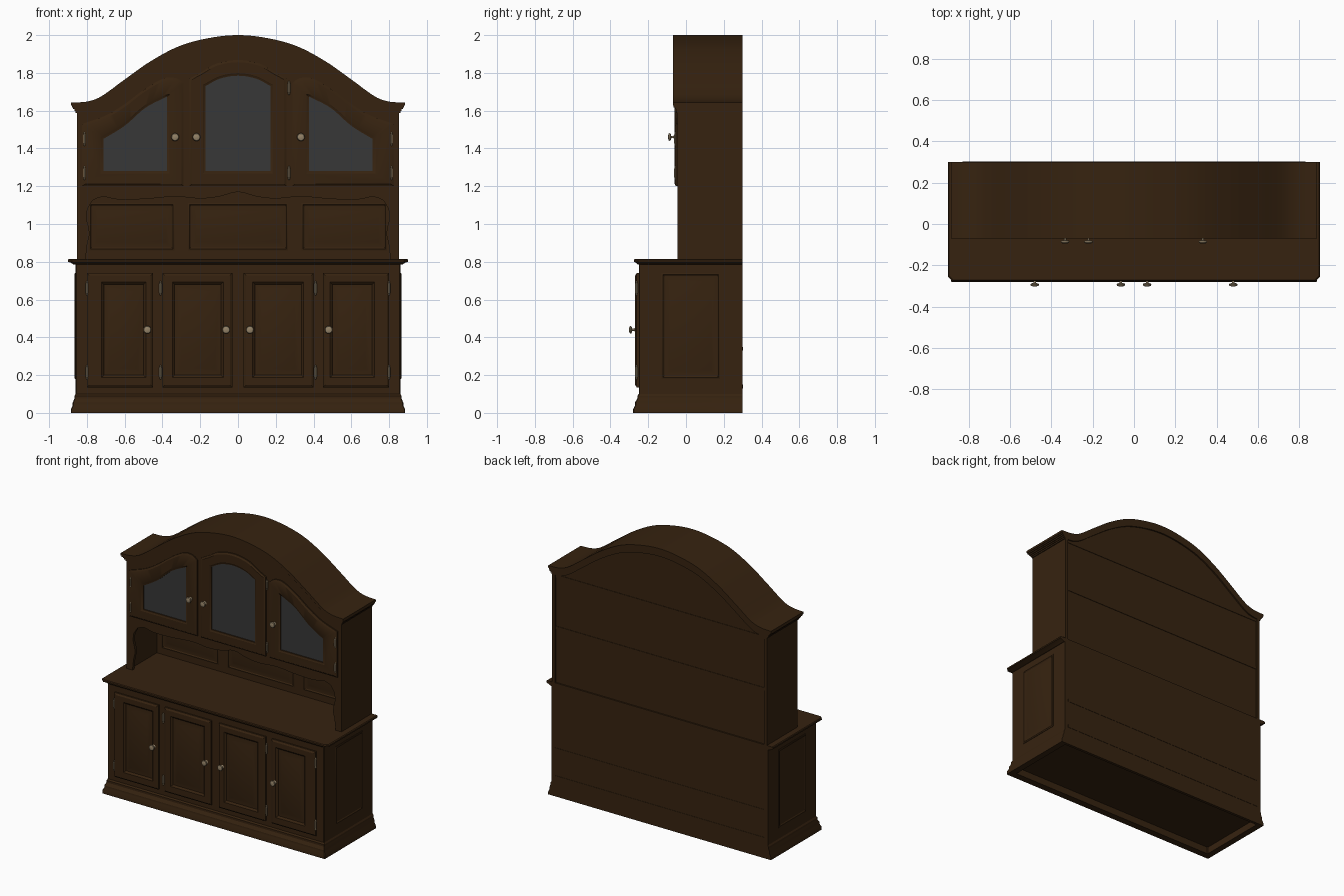
import bpy, bmesh, math

cube = bpy.data.objects.get("Cube")
if cube:
    bpy.data.objects.remove(cube)


def material(name, colour, rough):
    m = bpy.data.materials.new(name)
    m.use_nodes = True
    m.diffuse_color = (*colour, 1)
    node = m.node_tree.nodes["Principled BSDF"]
    node.inputs["Base Color"].default_value = (*colour, 1)
    node.inputs["Roughness"].default_value = rough
    return m


WOOD = material("dark walnut", (0.037, 0.0165, 0.005), 0.6)
GLASS = material("grey glass", (0.039, 0.039, 0.039), 0.5)
BRASS = material("aged brass", (0.30, 0.23, 0.14), 0.5)
made = []


def loft(name, loops, mat=WOOD, cap_mat=None):
    """Bridge closed loops of 3D points and cap both ends."""
    bm = bmesh.new()
    rows = [[bm.verts.new(p) for p in loop] for loop in loops]
    n = len(rows[0])
    for a, b in zip(rows, rows[1:]):
        for i in range(n):
            j = (i + 1) % n
            bm.faces.new((a[i], a[j], b[j], b[i]))
    bm.faces.new(rows[0][::-1])
    front = bm.faces.new(rows[-1])
    if cap_mat:
        front.material_index = 1
    bmesh.ops.recalc_face_normals(bm, faces=bm.faces[:])
    mesh = bpy.data.meshes.new(name)
    bm.to_mesh(mesh)
    bm.free()
    mesh.materials.append(mat)
    if cap_mat:
        mesh.materials.append(cap_mat)
    ob = bpy.data.objects.new(name, mesh)
    bpy.context.collection.objects.link(ob)
    made.append(ob)
    return ob


def at_y(outline, y):
    return [(x, y, z) for x, z in outline]


def prism(name, outline, y0, y1):
    return loft(name, [at_y(outline, y0), at_y(outline, y1)])


def rect(x0, x1, z0, z1, inset=0):
    x0, x1, z0, z1 = x0 + inset, x1 - inset, z0 + inset, z1 - inset
    return [(x0, z0), (x1, z0), (x1, z1), (x0, z1)]


def box(name, x0, x1, y0, y1, z0, z1):
    return prism(name, rect(x0, x1, z0, z1), y0, y1)


def plan(hx, front, z, chamfer=0.004, back=0.30):
    """Horizontal slab outline with clipped front corners."""
    c = chamfer
    return [(-hx, back, z), (-hx, front + c, z), (-hx + c, front, z),
            (hx - c, front, z), (hx, front + c, z), (hx, back, z)]


def smooth(points):
    """Smooth function z(x) through the points."""
    def slope(i):
        a, b = points[max(i - 1, 0)], points[min(i + 1, len(points) - 1)]
        return (b[1] - a[1]) / (b[0] - a[0])

    def f(x):
        i = 0
        while i < len(points) - 2 and x > points[i + 1][0]:
            i += 1
        (x0, z0), (x1, z1) = points[i], points[i + 1]
        w = x1 - x0
        t = min(max((x - x0) / w, 0), 1)
        return (z0 * (1 + 2 * t) * (1 - t) ** 2 + z1 * t * t * (3 - 2 * t)
                + w * t * (1 - t) * (slope(i) * (1 - t) - slope(i + 1) * t))
    return f


def mirrored(half):
    return [(-x, z) for x, z in half[:0:-1]] + half


def span(a, b, n):
    return [a + (b - a) * i / n for i in range(n + 1)]


# Base cabinet with moulded plinth and hollow underside
base = [(0.84, -0.23, 0.05), (0.84, -0.23, 0), (0.885, -0.28, 0), (0.885, -0.28, 0.02),
        (0.875, -0.27, 0.04), (0.875, -0.27, 0.055), (0.866, -0.258, 0.075),
        (0.866, -0.258, 0.09), (0.86, -0.25, 0.1), (0.86, -0.25, 0.795)]
loft("base_cabinet", [plan(hx, y, z, back=0.28 if i < 2 else 0.30)
                      for i, (hx, y, z) in enumerate(base)])

# Worktop with rounded edge
loft("worktop", [plan(hx, y, z, 0.02) for hx, y, z in
                 [(0.87, -0.255, 0.785), (0.885, -0.265, 0.795), (0.90, -0.275, 0.8),
                  (0.90, -0.275, 0.81), (0.895, -0.27, 0.815)]])


def panel(name, place, r, steps):
    """Moulded rectangle; steps are (inset, height) pairs."""
    loft(name, [[place(u, v, d) for u, v in rect(*r, inset)] for inset, d in steps])


# Side panels of the base
BEAD = [(0, -0.002), (0, 0.003), (0.008, 0.006), (0.016, 0.001), (0.03, 0.001), (0.045, 0.005)]
for s, side in ((1, "left"), (-1, "right")):
    panel(side + "_side_panel", lambda u, v, d: (s * (0.86 + d), u, v),
          (-0.13, 0.18, 0.18, 0.74), BEAD)


# Hardware
def knob(name, x, y, z):
    profile = [(0.013, 0), (0.013, 0.004), (0.006, 0.008), (0.006, 0.02),
               (0.018, 0.023), (0.021, 0.028), (0.018, 0.034), (0.008, 0.037)]
    ring = [2 * math.pi * i / 14 for i in range(14)]
    loft(name, [[(x + r * math.cos(a), y - d, z + r * math.sin(a)) for a in ring]
                for r, d in profile], BRASS)


def hinge(name, x, y, z):
    ring = [2 * math.pi * i / 8 for i in range(8)]
    profile = [(0.002, -0.038), (0.006, -0.033), (0.004, -0.028), (0.007, -0.024),
               (0.007, 0.024), (0.004, 0.028), (0.006, 0.033), (0.002, 0.038)]
    loft(name, [[(x + r * math.cos(a), y + r * math.sin(a), z + h) for a in ring]
                for r, h in profile], BRASS)


# Lower doors with raised centre panels
for s, side in ((1, "left"), (-1, "right")):
    for part, x0, x1, p0, p1, kx, hx in (("outer", 0.45, 0.80, 0.50, 0.71, 0.48, 0.80),
                                         ("inner", 0.03, 0.40, 0.09, 0.335, 0.063, 0.41)):
        name = f"{side}_{part}_lower_door"
        door = (x0, x1, 0.135, 0.74)
        field = (p0, p1, 0.20, 0.68)
        steps = [(door, 0, 0), (door, 0, 0.012), (door, 0.006, 0.016), (door, 0.012, 0.02),
                 (field, -0.012, 0.02), (field, -0.004, 0.014), (field, 0, 0.008),
                 (field, 0.008, 0.008), (field, 0.035, 0.017)]
        loft(name, [at_y([(s * x, z) for x, z in rect(*r, i)], -0.249 - d)
                    for r, i, d in steps])
        knob(name + "_knob", s * kx, -0.265, 0.44)
        for z in (0.66, 0.215):
            hinge(name + "_hinge", s * hx, -0.262, z)

# Arched upper cabinet
crown = smooth(mirrored([(0, 2.0), (0.15, 1.985), (0.31, 1.942), (0.465, 1.86),
                         (0.6, 1.765), (0.73, 1.672), (0.8, 1.648), (0.885, 1.643)]))


def arch(hx, drop):
    return [(x, crown(x) - drop) for x in span(-hx, hx, 72)]


prism("upper_cabinet", arch(0.853, 0.03) + [(0.853, 1.19), (-0.853, 1.19)], -0.045, 0.29)

# Stepped cornice following the arch
for top, low, hx, y in ((0, 0.016, 0.885, -0.07), (0.014, 0.026, 0.88, -0.066),
                        (0.024, 0.036, 0.873, -0.059), (0.034, 0.046, 0.866, -0.054),
                        (0.044, 0.056, 0.86, -0.049)):
    prism("cornice_step", arch(hx, top) + arch(hx, low)[::-1], y, 0.30)

# Open niche: side walls, back, scalloped front frame
for s, side in ((1, "left"), (-1, "right")):
    a, b = sorted((s * 0.83, s * 0.853))
    box(side + "_upper_wall", a, b, -0.045, 0.30, 0.81, 1.59)
box("niche_back", -0.84, 0.84, 0.265, 0.29, 0.81, 1.2)
valance = smooth(mirrored([(0, 1.17), (0.1, 1.145), (0.2, 1.135), (0.33, 1.145), (0.5, 1.132),
                           (0.64, 1.13), (0.72, 1.145), (0.77, 1.125)]))
foot = [(0.797, 1.08), (0.803, 1.03), (0.79, 0.98), (0.785, 0.945), (0.797, 0.9), (0.808, 0.81)]
prism("scalloped_frame", [(0.853, 0.81), (0.853, 1.2), (-0.853, 1.2), (-0.853, 0.81)]
      + [(-x, z) for x, z in foot[::-1]] + [(x, valance(x)) for x in span(-0.77, 0.77, 56)]
      + foot, -0.045, -0.025)
for x0, x1 in ((-0.79, -0.335), (-0.265, 0.265), (0.335, 0.79)):
    panel("niche_panel", lambda u, v, d: (u, 0.265 - d, v), (x0, x1, 0.86, 1.11), BEAD)


# Glazed upper doors
def glazed_door(name, s, x0, x1, top, g0, g1, glass_top):
    outer = [(s * x, top(x)) for x in span(x0, x1, 28)] + [(s * x1, 1.2), (s * x0, 1.2)]
    pane = [(s * x, glass_top(x)) for x in span(g0, g1, 28)] + [(s * g1, 1.28), (s * g0, 1.28)]
    steps = [(0, 0), (0, 0.009), (0.07, 0.012), (0.14, 0.016), (0.84, 0.016),
             (0.9, 0.013), (1, 0.011), (1, 0.004)]
    loft(name, [[(a + (c - a) * t, -0.044 - d, b + (e - b) * t)
                 for (a, b), (c, e) in zip(outer, pane)] for t, d in steps], WOOD, GLASS)


side_top = smooth([(0.288, 1.745), (0.32, 1.77), (0.39, 1.772), (0.5, 1.71), (0.6, 1.635),
                   (0.7, 1.575), (0.825, 1.53)])
side_pane = smooth([(0.375, 1.675), (0.49, 1.615), (0.6, 1.52), (0.713, 1.45)])
mid_top = smooth(mirrored([(0, 1.868), (0.12, 1.847), (0.2, 1.80), (0.257, 1.77)]))
mid_pane = smooth(mirrored([(0, 1.785), (0.1, 1.768), (0.172, 1.73)]))
for s, side in ((1, "left"), (-1, "right")):
    glazed_door(side + "_glazed_door", s, 0.288, 0.825, side_top, 0.375, 0.713, side_pane)
    knob(side + "_glazed_door_knob", s * 0.333, -0.058, 1.46)
    for z in (1.45, 1.27):
        hinge(side + "_glazed_door_hinge", s * 0.812, -0.056, z)
glazed_door("middle_glazed_door", 1, -0.257, 0.257, mid_top, -0.172, 0.172, mid_pane)
knob("middle_glazed_door_knob", -0.22, -0.058, 1.46)
for z in (1.72, 1.27):
    hinge("middle_glazed_door_hinge", 0.27, -0.056, z)

# Rails across the back
for z in (0.13, 0.33, 1.2, 1.57):
    box("back_rail", -0.83, 0.83, 0.28, 0.302 if z < 0.8 else 0.293, z, z + 0.02)

# Smooth shading with sharp edges kept
for ob in made:
    ob.select_set(True)
bpy.context.view_layer.objects.active = made[0]
bpy.ops.object.shade_smooth_by_angle(angle=math.radians(30))
